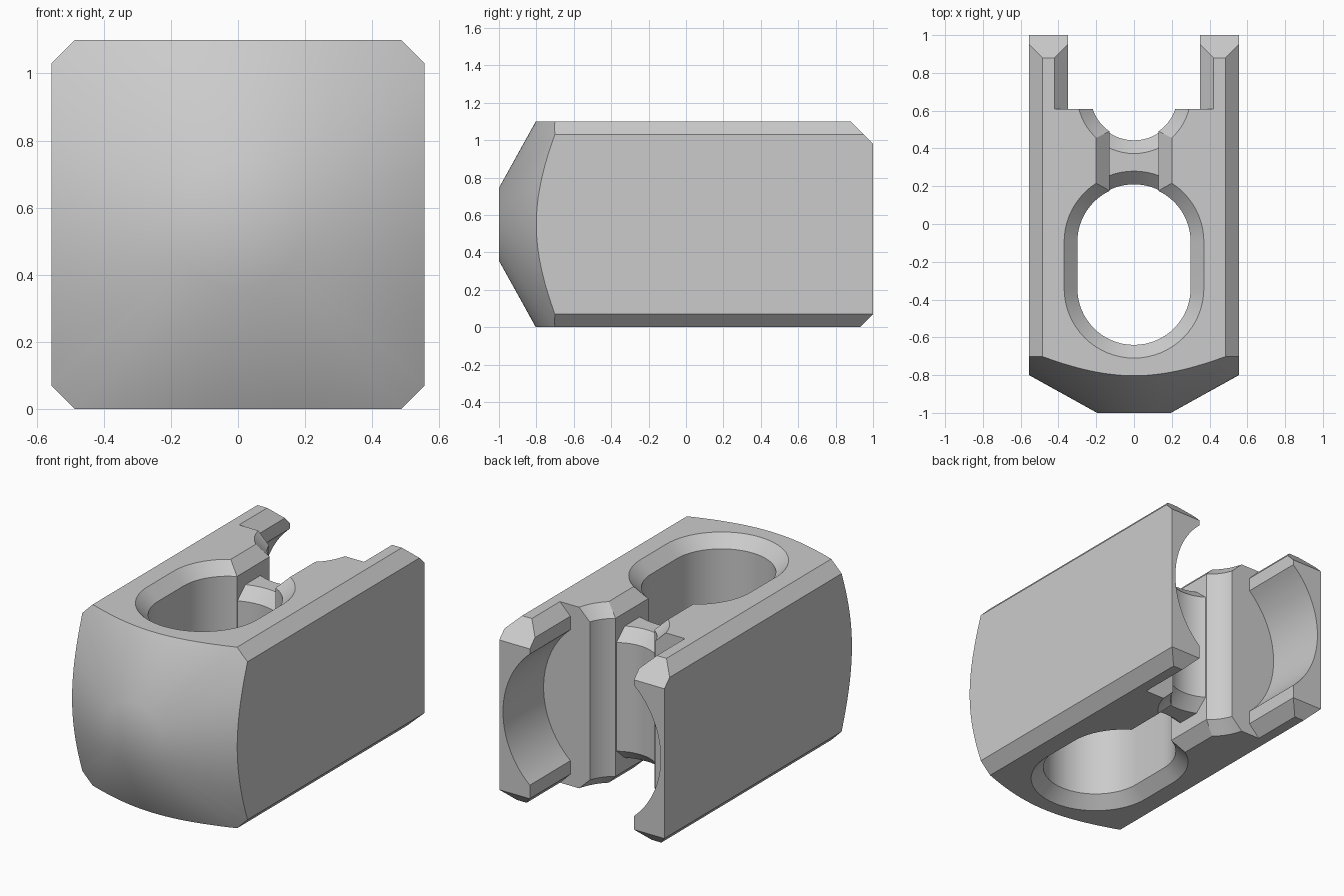
import bpy, bmesh, math
from mathutils import Vector

cube = bpy.data.objects.get("Cube")
if cube:
    bpy.data.objects.remove(cube)

HALF_W, HEIGHT, MID, BEVEL = 0.555, 1.10, 0.55, 0.07

grey = bpy.data.materials.new("plain grey")
grey.use_nodes = True
grey.diffuse_color = (0.6, 0.6, 0.6, 1)
grey.node_tree.nodes["Principled BSDF"].inputs["Base Color"].default_value = (0.6, 0.6, 0.6, 1)


def make_object(name, bm):
    bmesh.ops.recalc_face_normals(bm, faces=bm.faces)
    mesh = bpy.data.meshes.new(name)
    bm.to_mesh(mesh)
    bm.free()
    mesh.materials.append(grey)
    obj = bpy.data.objects.new(name, mesh)
    bpy.context.collection.objects.link(obj)
    return obj


def loft(name, rings):
    """Closed solid through matching rings of points."""
    bm = bmesh.new()
    loops = [[bm.verts.new(p) for p in ring] for ring in rings]
    n = len(loops[0])
    for a, b in zip(loops, loops[1:]):
        for i in range(n):
            j = (i + 1) % n
            bm.faces.new((a[i], a[j], b[j], b[i]))
    bm.faces.new(loops[0])
    bm.faces.new(loops[-1])
    return make_object(name, bm)


def box(x, y0, y1, z0, z1):
    bm = bmesh.new()
    bmesh.ops.create_cube(bm, size=1)
    for v in bm.verts:
        v.co = (v.co.x * 2 * x, (y0 + y1) / 2 + v.co.y * (y1 - y0), (z0 + z1) / 2 + v.co.z * (z1 - z0))
    return bm


def round_ring(r, y, n=96):
    """Circle about the long axis."""
    return [(r * math.cos(2 * math.pi * i / n), y, MID + r * math.sin(2 * math.pi * i / n)) for i in range(n)]


def stadium_ring(r, y0, y1, z, n=32):
    """Upright slot outline with rounded ends."""
    pts = []
    for cy, start in ((y1, 0), (y0, math.pi)):
        for i in range(n + 1):
            a = start + math.pi * i / n
            pts.append((r * math.cos(a), cy + r * math.sin(a), z))
    return pts


def flared_hole(r, y0, y1, z0, z1):
    """Upright hole cutter, countersunk where it leaves z0 and z1."""
    far = 0.3
    levels = ((z0 - far, r + BEVEL + far), (z0 + BEVEL, r), (z1 - BEVEL, r), (z1 + far, r + BEVEL + far))
    return loft("hole_cutter", [stadium_ring(radius, y0, y1, z) for z, radius in levels])


def flared_slot(x, y0, y1):
    """Lengthwise slot cutter with bevelled top and bottom mouths."""
    far = 0.1
    side = ((x + BEVEL + far, -far), (x, BEVEL), (x, HEIGHT - BEVEL), (x + BEVEL + far, HEIGHT + far))
    outline = list(side) + [(-px, pz) for px, pz in reversed(side)]
    return loft("slot_cutter", [[(px, y, pz) for px, pz in outline] for y in (y0, y1)])


def combine(obj, other, operation="DIFFERENCE"):
    other.hide_render = True
    mod = obj.modifiers.new("combine", "BOOLEAN")
    mod.operation, mod.object, mod.solver = operation, other, "EXACT"
    bpy.context.view_layer.objects.active = obj
    bpy.ops.object.modifier_apply(modifier=mod.name)
    bpy.data.objects.remove(other)


# Block with bevelled long edges and back edges
bm = box(HALF_W, -1.1, 1, 0, HEIGHT)
planes = [((sx * HALF_W, 0, z + s * BEVEL), (sx, 0, -s))
          for sx in (-1, 1) for z, s in ((0, 1), (HEIGHT, -1))]
planes += [((0, 1, HEIGHT - 0.12), (0, 1, 1)), ((0, 1, BEVEL), (0, 1, -1))]
for point, normal in planes:
    geom = bm.verts[:] + bm.edges[:] + bm.faces[:]
    cut = bmesh.ops.bisect_plane(bm, geom=geom, plane_co=point,
                                 plane_no=Vector(normal), clear_outer=True)
    edges = [e for e in cut["geom_cut"] if isinstance(e, bmesh.types.BMEdge)]
    bmesh.ops.contextual_create(bm, geom=edges)
body = make_object("block_body", bm)

# Conical nose
nose = loft("nose_cutter", [round_ring(0.195, -1), round_ring(0.9, -0.609), round_ring(0.9, 1.3)])
combine(body, nose, "INTERSECT")

# Rear fork slot and its round bore
combine(body, flared_slot(0.35, 0.61, 1.2))
combine(body, loft("bore_cutter", [round_ring(0.53, 0.61), round_ring(0.53, 1.3)]))

# Oval window, rear round recess and the narrow slot between them
combine(body, flared_hole(0.30, -0.34, -0.095, 0, HEIGHT))
combine(body, flared_hole(0.23, 0.68, 1.5, 0, HEIGHT))
combine(body, flared_slot(0.13, 0.0, 0.66))

# Recessed bridge closing the narrow slot
LOW, HIGH = 0.15, 0.95
bridge = make_object("bridge", box(0.14, 0.0, 0.6, LOW, HIGH))
combine(bridge, flared_hole(0.305, -0.34, -0.095, LOW, HIGH))
combine(bridge, flared_hole(0.237, 0.68, 1.5, LOW, HIGH))
combine(body, bridge, "UNION")

# Smooth curved walls, crisp bevels
bpy.ops.object.select_all(action="DESELECT")
body.select_set(True)
bpy.context.view_layer.objects.active = body
bpy.ops.object.shade_smooth_by_angle(angle=math.radians(31))
